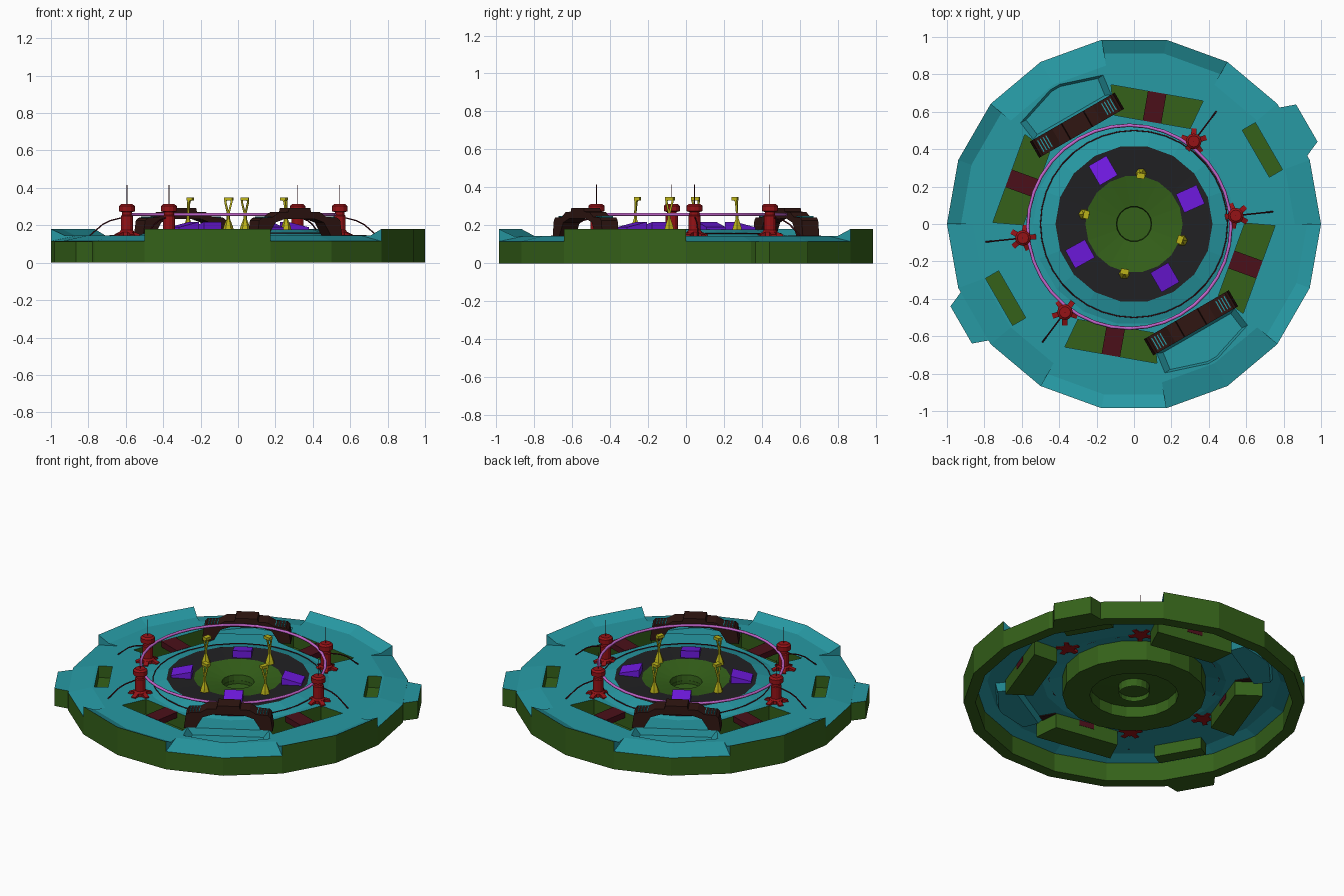
import bpy, bmesh
from math import sin, cos, radians, pi
from mathutils import Vector, Matrix

if "Cube" in bpy.data.objects:
    bpy.data.objects.remove(bpy.data.objects["Cube"])

def material(name, c):
    m = bpy.data.materials.new(name)
    m.diffuse_color = (*c, 1)
    m.use_nodes = True
    m.node_tree.nodes["Principled BSDF"].inputs["Base Color"].default_value = m.diffuse_color
    return m

TEAL = material("teal", (0.02, 0.32, 0.37))
GREEN = material("green", (0.035, 0.12, 0.01))
BLACK = material("black", (0.015, 0.015, 0.017))
BROWN = material("brown", (0.03, 0.008, 0.006))
MAROON = material("maroon", (0.07, 0.005, 0.01))
RED = material("red", (0.3, 0.006, 0.008))
PURPLE = material("purple", (0.16, 0.01, 0.75))
YELLOW = material("yellow", (0.5, 0.45, 0.01))
PINK = material("pink", (0.55, 0.13, 0.6))

def obj(name, verts, faces, mats, idx=None, fix=True):
    me = bpy.data.meshes.new(name)
    me.from_pydata([tuple(v) for v in verts], [], faces)
    for m in mats:
        me.materials.append(m)
    if idx:
        for p, i in zip(me.polygons, idx):
            p.material_index = i
    if fix:
        bm = bmesh.new()
        bm.from_mesh(me)
        bmesh.ops.recalc_face_normals(bm, faces=bm.faces)
        bm.to_mesh(me)
        bm.free()
    o = bpy.data.objects.new(name, me)
    bpy.context.collection.objects.link(o)
    return o

def polar(r, deg, z):
    return Vector((r * cos(radians(deg)), r * sin(radians(deg)), z))

def local(deg, u, r, z=0.0):
    """Point at radius r in direction deg, moved u sideways."""
    a = radians(deg)
    return Vector((r * cos(a) - u * sin(a), r * sin(a) + u * cos(a), z))

def sweep(name, prof, a0, a1, n, mats, edge_mat=None, closed=True):
    """Sweep an (r, z) profile around the z axis, capped when partial."""
    k, full = len(prof), a1 - a0 >= 360
    rows = n if full else n + 1
    vs = [polar(r, a0 + (a1 - a0) * i / n, z) for i in range(rows) for r, z in prof]
    fs, idx = [], []
    for i in range(n):
        j = (i + 1) % rows
        for e in range(k if closed else k - 1):
            f = (e + 1) % k
            fs.append((i * k + e, i * k + f, j * k + f, j * k + e))
            idx.append(edge_mat[e] if edge_mat else 0)
    if not full and closed:
        fs += [tuple(range(k)), tuple(range(n * k, n * k + k))]
        idx += [0, 0]
    return obj(name, vs, fs, mats, idx)

def prism(name, base, top, mats, idx=None):
    n = len(base)
    fs = [tuple(range(n)), tuple(range(n, 2 * n))]
    fs += [(i, (i + 1) % n, n + (i + 1) % n, n + i) for i in range(n)]
    return obj(name, list(base) + list(top), fs, mats, idx)

def block(name, deg, u0, u1, r0, r1, z0, z1, mat, z1_out=None):
    q = [(u0, r0), (u1, r0), (u1, r1), (u0, r1)]
    zt = [z1, z1, z1_out or z1, z1_out or z1]
    return prism(name, [local(deg, u, r, z0) for u, r in q],
                 [local(deg, u, r, z) for (u, r), z in zip(q, zt)], [mat])

def tube(name, pts, rad, mat, cyclic=False, res=1):
    cu = bpy.data.curves.new(name, 'CURVE')
    cu.dimensions = '3D'
    cu.bevel_depth, cu.bevel_resolution, cu.use_fill_caps = rad, res, True
    s = cu.splines.new('POLY')
    s.points.add(len(pts) - 1)
    for p, q in zip(s.points, pts):
        p.co = (*q, 1)
    s.use_cyclic_u = cyclic
    cu.materials.append(mat)
    o = bpy.data.objects.new(name, cu)
    bpy.context.collection.objects.link(o)
    return o

# Outer rim: alternating raised and low runs of an 18-sided ring
DECK = 0.145
high = [(0.86, DECK), (0.925, DECK), (1.0, 0.18), (1.0, 0), (0.93, 0), (0.93, 0.12)]
low = [(0.86, DECK), (1.0, 0.115), (1.0, 0), (0.93, 0), (0.93, 0.12)]
for base in (0, 180):
    for a, b in ((60, 100), (140, 180)):
        sweep("raised_rim", high, base + a, base + b, (b - a) // 20, [TEAL, GREEN], [0, 0, 1, 1, 1, 0])
    for a, b in ((0, 60), (100, 140)):
        sweep("low_rim", low, base + a, base + b, (b - a) // 20, [TEAL, GREEN], [0, 1, 1, 1, 0])
    # Side bump on the rim
    q = [(-0.17, 0.93), (0.17, 0.93), (0.12, 1.07), (-0.11, 1.07)]
    prism("rim_bump", [local(base + 30, u, r, 0) for u, r in q],
          [local(base + 30, u, r, 0.114) for u, r in q], [GREEN, TEAL], [0, 1, 0, 0, 0, 0])

# Recess outlines in the deck: (direction, outline, floor z, floor scale, material)
big = [(-0.207, 0.555), (0.207, 0.555), (0.25, 0.712), (-0.25, 0.712)]
small = [(-0.145, 0.752), (0.145, 0.752), (0.145, 0.833), (-0.145, 0.833)]
tray = [(-0.24, 0.66), (0.24, 0.66), (0.255, 0.772), (0.03, 0.845), (-0.03, 0.845), (-0.255, 0.772)]
wells = [(d, big, 0.05, 1, GREEN) for d in (80, 160, 260, 340)]
wells += [(d, small, 0.07, 1, GREEN) for d in (30, 210)]
wells += [(d, tray, 0.105, 0.87, TEAL) for d in (120, 300)]

# Flat deck sheet with openings
bm = bmesh.new()
loops = [[polar(R, 20 * i, DECK) for i in range(18)] for R in (0.86, 0.54)]
loops += [[local(d, u, r, DECK) for u, r in o] for d, o, *_ in wells]
for lp in loops:
    vs = [bm.verts.new(p) for p in lp]
    for i in range(len(vs)):
        bm.edges.new((vs[i], vs[(i + 1) % len(vs)]))
bmesh.ops.triangle_fill(bm, use_beauty=True, use_dissolve=False, edges=bm.edges[:], normal=(0, 0, 1))
me = bpy.data.meshes.new("deck")
bm.to_mesh(me)
bm.free()
me.materials.append(TEAL)
bpy.context.collection.objects.link(bpy.data.objects.new("deck", me))

# Recess walls and floors
for d, o, z, s, m in wells:
    n = len(o)
    cr = sum(r for _, r in o) / n
    vs = [local(d, u, r, DECK) for u, r in o]
    vs += [local(d, u * s, cr + (r - cr) * s, z) for u, r in o]
    obj("deck_recess", vs, [tuple(range(n, 2 * n))] +
        [(i, (i + 1) % n, n + (i + 1) % n, n + i) for i in range(n)], [m])
for d in (80, 160, 260, 340):
    block("recess_bridge", d, -0.05, 0.05, 0.553, 0.714, 0.11, 0.147, MAROON)

# Central hub
sweep("hub_collar", [(0.54, DECK), (0.42, 0.178)], 0, 360, 18, [TEAL], closed=False)
sweep("hub_floor_ring", [(0.42, 0.178), (0.26, 0.172)], 0, 360, 18, [BLACK], closed=False)
sweep("hub_body", [(0.42, 0.178), (0.42, 0.05), (0.26, 0.05), (0.26, 0.12), (0.09, 0.11), (0.09, 0.06)],
      0, 360, 18, [GREEN], closed=False)
sweep("hub_dish", [(0.26, 0.172), (0.095, 0.145), (0.09, 0.09), (0.001, 0.09)], 0, 360, 18, [GREEN], closed=False)

# Purple consoles on the hub ring
for d in (24, 120, 209, 300):
    block("console", d, -0.055, 0.055, 0.27, 0.39, 0.17, 0.218, PURPLE, 0.19)

# Yellow lamps: cone foot, stem and forked head
for d in (82, 169, 259, 341):
    c = polar(0.272, d, 0)
    foot = sweep("lamp_foot", [(0.001, 0.17), (0.03, 0.172), (0.024, 0.195), (0.009, 0.235),
                               (0.009, 0.265), (0.001, 0.265)], 0, 360, 6, [YELLOW], closed=False)
    foot.location = c
    for s in (-1, 1):
        tube("lamp_prong", [local(d, 0, 0.272, 0.255), local(d, s * 0.017, 0.268, 0.325),
                            local(d, s * 0.013, 0.255, 0.345)], 0.006, YELLOW)
    block("lamp_head", d, -0.022, 0.022, 0.245, 0.275, 0.332, 0.35, YELLOW)

# Brown arches in front of the trays
half = [(0.262, 0.14), (0.25, 0.225), (0.235, 0.24), (0.165, 0.245), (0.125, 0.27), (0.07, 0.272), (0.065, 0.292)]
under = [(0.09, 0.235), (0.15, 0.215), (0.195, 0.14)]
outline = half + [(-u, z) for u, z in half[::-1]]
outline += [(-u, z) for u, z in under[::-1]] [::-1] [::-1] + under
for d in (120, 300):
    prism("arch", [local(d, u, 0.56, z) for u, z in outline],
          [local(d, u, 0.66, z) for u, z in outline], [BROWN])
    for s in (-1, 1):
        for k in range(4):
            u = s * (0.172 + 0.017 * k)
            block("arch_slat", d, u - 0.003, u + 0.003, 0.575, 0.645, 0.235, 0.248, TEAL)

# Red towers, standing on a circle slightly off centre
OFF = Vector((-0.025, -0.015, 0))
for d in (6, 53, 186, 233):
    c = polar(0.572, d, 0) + OFF
    t = sweep("tower", [(0.001, 0.14), (0.04, 0.14), (0.04, 0.165), (0.032, 0.175), (0.032, 0.25), (0.026, 0.255),
                        (0.026, 0.27), (0.042, 0.275), (0.042, 0.303), (0.03, 0.313), (0.001, 0.313)],
              0, 360, 12, [RED], closed=False)
    t.location = c
    for k in range(5):
        f = block("tower_foot", d + 36 + 72 * k, -0.014, 0.014, 0.03, 0.07, 0.14, 0.168, RED, 0.152)
        f.location = c
    tube("tower_aerial", [c + Vector((0, 0, 0.31)), c + Vector((0, 0, 0.415))], 0.002, MAROON)
    tube("tower_cable", [c + polar(r, d, z) for r, z in ((0.03, 0.24), (0.09, 0.225), (0.13, 0.205), (0.2, 0.145))],
         0.004, MAROON)

# Pink rail and thin floor cable
tube("ring_rail", [polar(0.543, 10 * i, 0.258) + OFF for i in range(36)], 0.009, PINK, True)
tube("floor_cable", [polar(0.5, 10 * i, 0.158) for i in range(36)], 0.003, MAROON, True)
